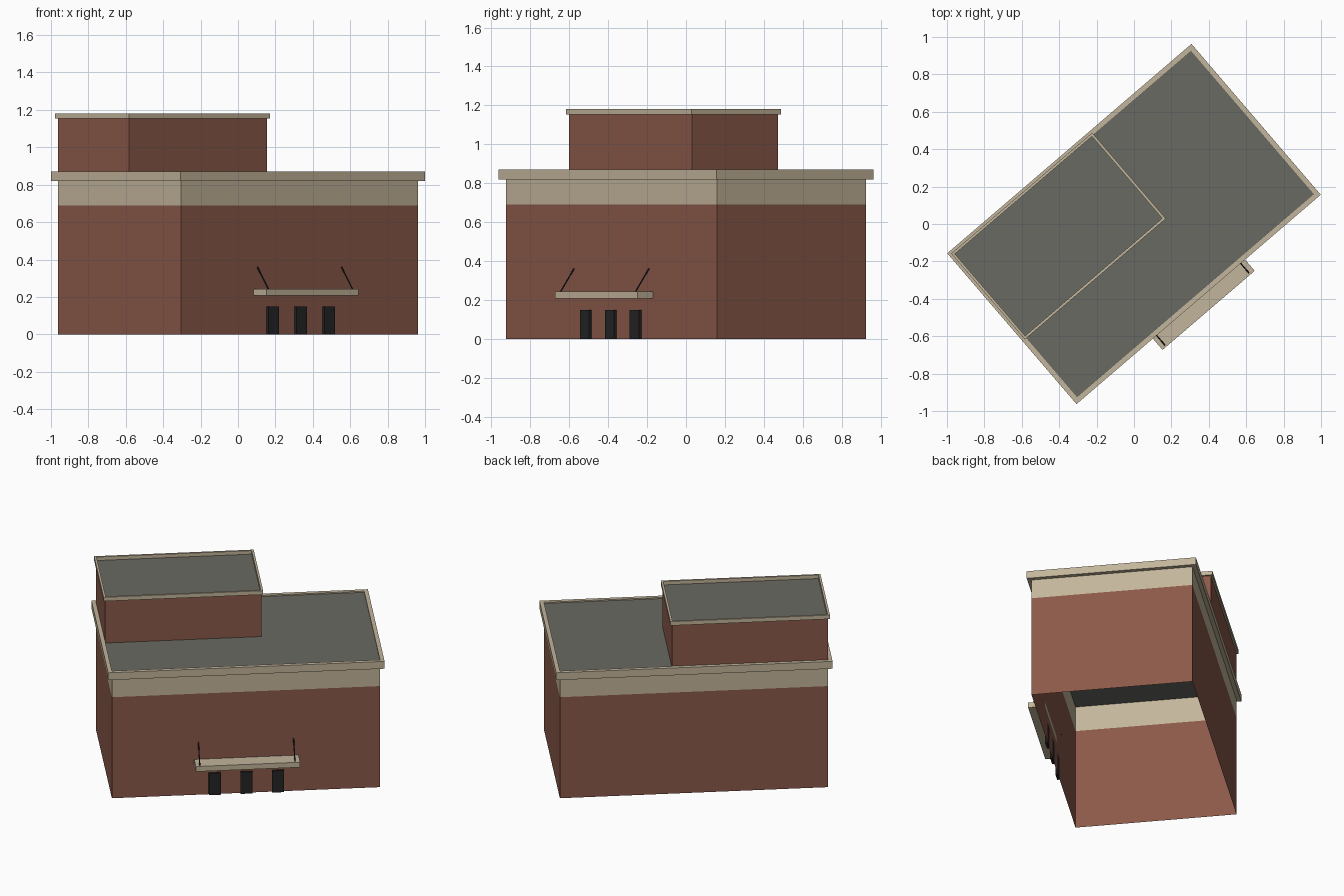
import bpy, bmesh, math
from mathutils import Vector

if "Cube" in bpy.data.objects:
    bpy.data.objects.remove(bpy.data.objects["Cube"])

TURN = math.radians(40.6)      # the building stands turned on its plot


def material(name, rgb):
    m = bpy.data.materials.new(name)
    m.use_nodes = True
    m.diffuse_color = (*rgb, 1)
    m.node_tree.nodes["Principled BSDF"].inputs["Base Color"].default_value = (*rgb, 1)
    return m


BRICK = material("red_brick", (0.255, 0.1, 0.067))
STONE = material("tan_stone", (0.54, 0.46, 0.325))
ROOF = material("grey_roofing", (0.142, 0.142, 0.126))
BLACK = material("black_metal", (0.018, 0.018, 0.019))


def finish(name, bm, *mats):
    bmesh.ops.recalc_face_normals(bm, faces=bm.faces)
    mesh = bpy.data.meshes.new(name)
    bm.to_mesh(mesh)
    bm.free()
    for m in mats:
        mesh.materials.append(m)
    obj = bpy.data.objects.new(name, mesh)
    obj.rotation_euler.z = TURN
    bpy.context.collection.objects.link(obj)
    return obj


def loop(bm, rect, z, out=0.0):
    """Four corners of a plan rectangle (u0, u1, v0, v1), grown by out."""
    u0, u1, v0, v1 = rect
    u0, v0, u1, v1 = u0 - out, v0 - out, u1 + out, v1 + out
    return [bm.verts.new(p) for p in ((u0, v0, z), (u1, v0, z), (u1, v1, z), (u0, v1, z))]


def bridge(bm, a, b):
    return [bm.faces.new((a[i], a[(i + 1) % 4], b[(i + 1) % 4], b[i])) for i in range(4)]


def walls(name, rect, levels, mats):
    """Open shell of walls, one material per storey band."""
    bm = bmesh.new()
    rings = [loop(bm, rect, z) for z in levels]
    for k in range(len(levels) - 1):
        for f in bridge(bm, rings[k], rings[k + 1]):
            f.material_index = k
    return finish(name, bm, *mats)


def cornice(name, rect, z0, z1, out, inner=0.0):
    """Hollow rectangular ring around the top of the walls."""
    bm = bmesh.new()
    rings = [loop(bm, rect, z, o) for z, o in
             ((z0, out), (z1, out), (z1, -inner), (z0, -inner))]
    for k in range(4):
        bridge(bm, rings[k], rings[(k + 1) % 4])
    return finish(name, bm, STONE)


def flat_roof(name, rect, z):
    bm = bmesh.new()
    bm.faces.new(loop(bm, rect, z))
    obj = finish(name, bm, ROOF)
    if obj.data.polygons[0].normal.z < 0:
        obj.data.flip_normals()
    return obj


def box(name, rect, z0, z1, mat):
    bm = bmesh.new()
    a, b = loop(bm, rect, z0), loop(bm, rect, z1)
    bridge(bm, a, b)
    bm.faces.new(a[::-1])
    bm.faces.new(b)
    return finish(name, bm, mat)


def rod(name, start, end, radius):
    start, end = Vector(start), Vector(end)
    axis = end - start
    bm = bmesh.new()
    bmesh.ops.create_cone(bm, cap_ends=True, segments=6, radius1=radius,
                          radius2=radius, depth=axis.length)
    bmesh.ops.rotate(bm, verts=bm.verts, matrix=axis.to_track_quat('Z', 'Y').to_matrix())
    bmesh.ops.translate(bm, verts=bm.verts, vec=(start + end) / 2)
    return finish(name, bm, BLACK)


# Main block
front = -0.505
main = (-0.834, 0.834, front, -front)
walls("main_walls", main, (0, 0.69, 0.82, 0.87), (BRICK, STONE, STONE))
cornice("main_cornice", main, 0.82, 0.87, 0.026)
flat_roof("main_roof", main, 0.862)

# Raised rear block
upper = (-0.834, 0.137, -0.078, -front)
walls("upper_walls", upper, (0.862, 1.155), (BRICK,))
cornice("upper_cornice", upper, 1.153, 1.18, 0.011, 0.003)
flat_roof("upper_roof", upper, 1.156)

# Entrance canopy with its hanger rods
box("canopy", (-0.322, 0.327, -0.61, front), 0.207, 0.242, STONE)
for side, u in (("left", 0.296), ("right", -0.296)):
    rod(side + "_canopy_rod", (u, front, 0.36), (u, -0.597, 0.24), 0.004)

# Doors
for side, u in (("right", -0.195), ("middle", 0.002), ("left", 0.199)):
    box(side + "_door", (u - 0.037, u + 0.037, front - 0.015, front), 0, 0.148, BLACK)
